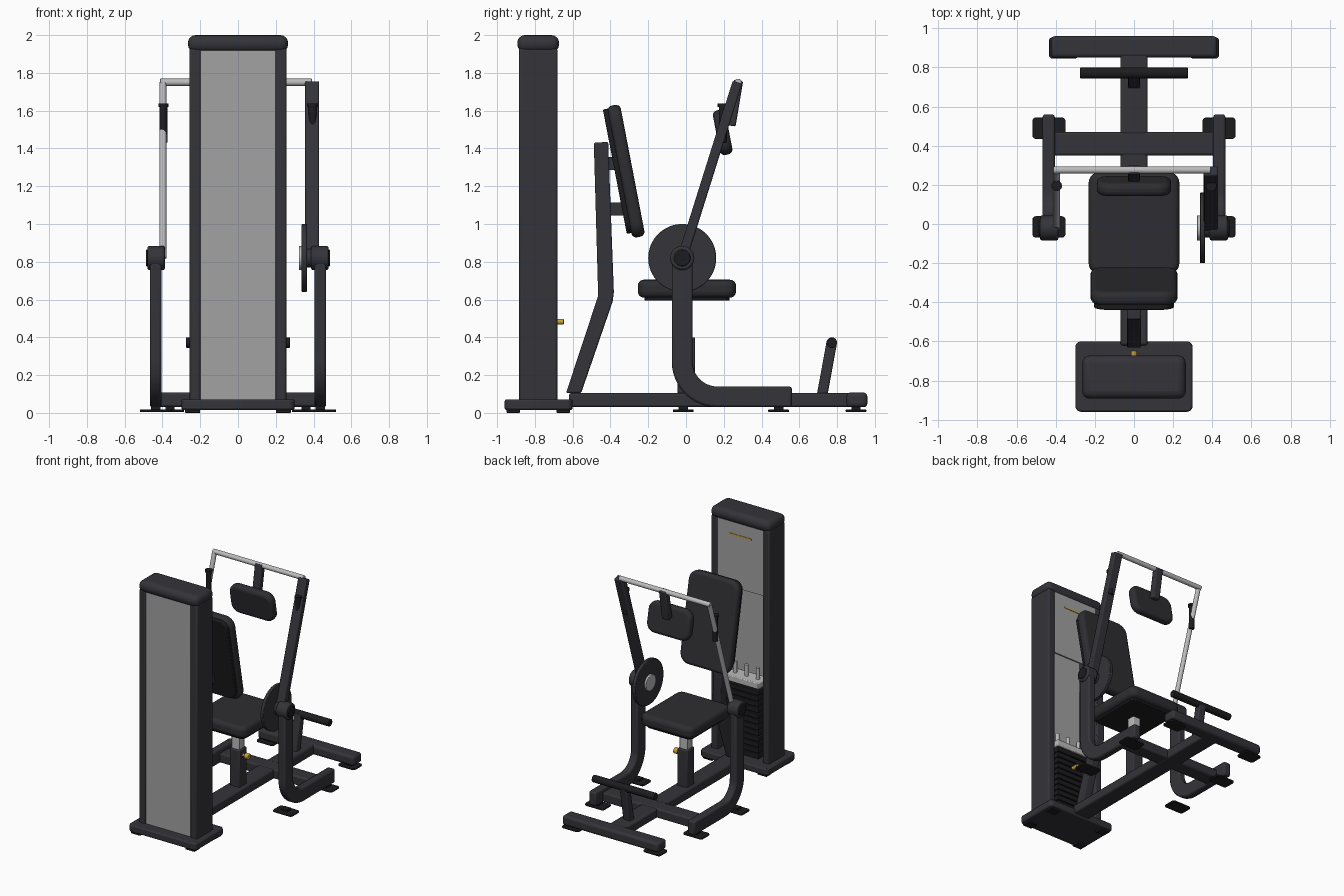
import bpy, bmesh, math
from mathutils import Vector

if "Cube" in bpy.data.objects:
    bpy.data.objects.remove(bpy.data.objects["Cube"])


def mat(name, *c):
    m = bpy.data.materials.new(name)
    m.diffuse_color = (*c, 1)
    m.use_nodes = True
    m.node_tree.nodes["Principled BSDF"].inputs["Base Color"].default_value = m.diffuse_color
    return m


FRAME = mat("charcoal frame", 0.034, 0.033, 0.041)
PAD = mat("dark upholstery", 0.027, 0.027, 0.032)
BLACK = mat("black rubber", 0.012, 0.012, 0.014)
PANEL = mat("grey panel", 0.36, 0.36, 0.365)
STEEL = mat("light steel", 0.5, 0.5, 0.5)
GOLD = mat("gold", 0.6, 0.36, 0.04)


def finish(name, bm, m, bevel=0, seg=2):
    bmesh.ops.recalc_face_normals(bm, faces=bm.faces)
    me = bpy.data.meshes.new(name)
    bm.to_mesh(me)
    bm.free()
    me.materials.append(m)
    ob = bpy.data.objects.new(name, me)
    bpy.context.collection.objects.link(ob)
    if bevel:
        b = ob.modifiers.new("edges", 'BEVEL')
        b.width, b.segments, b.limit_method = bevel, seg, 'ANGLE'
        b.angle_limit = math.radians(50)
    bpy.ops.object.select_all(action='DESELECT')
    ob.select_set(True)
    bpy.context.view_layer.objects.active = ob
    bpy.ops.object.shade_smooth_by_angle(angle=math.radians(35))
    return ob


def box(name, lo, hi, m, bevel=0.008, axis=2, corner=0, rot=0, seg=2):
    """Box between two corners; edges along `axis` rounded by `corner`; tilted about x."""
    lo, hi = Vector(lo), Vector(hi)
    size = hi - lo
    bm = bmesh.new()
    bmesh.ops.create_cube(bm, size=1)
    bmesh.ops.scale(bm, vec=size, verts=bm.verts)
    if corner:
        es = [e for e in bm.edges
              if abs((e.verts[0].co - e.verts[1].co)[axis]) > size[axis] * 0.9]
        bmesh.ops.bevel(bm, geom=es, offset=corner, segments=6, profile=0.5, affect='EDGES')
    ob = finish(name, bm, m, bevel, seg)
    ob.location = (lo + hi) / 2
    ob.rotation_euler.x = rot
    return ob


def bar(name, x, a, b, w, d, m, bevel=0.008):
    """Box tube between two (y, z) points at the given x."""
    dy, dz = b[0] - a[0], b[1] - a[1]
    h = math.hypot(dy, dz) / 2
    c = Vector((x, (a[0] + b[0]) / 2, (a[1] + b[1]) / 2))
    half = Vector((w / 2, d / 2, h))
    return box(name, c - half, c + half, m, bevel, rot=math.atan2(-dy, dz))


def tube(name, a, b, r, m, bevel=0, n=28):
    a, b = Vector(a), Vector(b)
    bm = bmesh.new()
    bmesh.ops.create_cone(bm, cap_ends=True, segments=n, radius1=r, radius2=r, depth=(b - a).length)
    ob = finish(name, bm, m, bevel)
    ob.location = (a + b) / 2
    ob.rotation_euler = (b - a).to_track_quat('Z', 'Y').to_euler()
    return ob


def profile(name, pts, x0, x1, m, bevel):
    """Closed (y, z) outline extruded along x."""
    bm = bmesh.new()
    f = bm.faces.new([bm.verts.new((x0, y, z)) for y, z in pts])
    r = bmesh.ops.extrude_face_region(bm, geom=[f])
    bmesh.ops.translate(bm, vec=(x1 - x0, 0, 0),
                        verts=[v for v in r['geom'] if isinstance(v, bmesh.types.BMVert)])
    return finish(name, bm, m, bevel)


# Weight tower housing
box("tower_base", (-0.3, -0.96, 0.015), (0.3, -0.6, 0.072), FRAME, 0.01, corner=0.03)
box("tower_cap", (-0.265, -0.893, 1.91), (0.265, -0.672, 2.0), FRAME, 0.04, seg=4)
box("tower_front_panel", (-0.2, -0.878, 0.07), (0.2, -0.862, 1.92), PANEL, 0)
box("tower_rear_panel", (-0.2, -0.698, 1.4), (0.2, -0.684, 1.92), PANEL, 0)
box("rear_accent_strip", (-0.1, -0.685, 1.815), (0.1, -0.68, 1.827), GOLD, 0)
for s in (-1, 1):
    xs = sorted((s * 0.196, s * 0.258))
    box("tower_column", (xs[0], -0.885, 0.06), (xs[1], -0.68, 1.93), FRAME, 0.012)

# Weight stack with carriage plate, rods and selector pin
N, z0, step = 12, 0.075, 0.046
for i in range(N):
    z = z0 + i * step
    box("weight_plate", (-0.15, -0.83, z), (0.15, -0.70, z + step - 0.007), BLACK, 0.004)
box("weight_core", (-0.13, -0.82, 0.07), (0.13, -0.715, 0.62), BLACK, 0)
box("carriage_plate", (-0.15, -0.83, 0.63), (0.15, -0.70, 0.68), STEEL, 0.006)
for x in (-0.1, 0, 0.1):
    tube("stack_rod", (x, -0.765, 0.67), (x, -0.765, 0.77), 0.014, STEEL)
tube("selector_pin", (0, -0.71, 0.483), (0, -0.647, 0.483), 0.015, GOLD, 0.003)

# Floor frame
box("spine_beam", (-0.07, -0.62, 0.03), (0.07, 0.88, 0.105), FRAME, 0.012)
box("rear_crossbar", (-0.425, 0.85, 0.03), (0.425, 0.96, 0.108), FRAME, 0.02, seg=3)
box("middle_crossbar", (-0.42, 0.35, 0.032), (0.42, 0.47, 0.108), FRAME, 0.012)

# Floor feet
for s in (-1, 1):
    for y, x, w in ((-0.015, 0.435, 0.085), (0.49, 0.435, 0.085), (0.9, 0.36, 0.075)):
        box("floor_foot", (s * x - w, y - 0.055, 0.004), (s * x + w, y + 0.055, 0.018),
            BLACK, 0.004, corner=0.02)
        box("foot_stem", (s * x - 0.025, y - 0.025, 0.012), (s * x + 0.025, y + 0.025, 0.036), BLACK, 0)
    for y in (-0.915, -0.65):
        box("tower_foot", (s * 0.24 - 0.04, y - 0.035, 0), (s * 0.24 + 0.04, y + 0.035, 0.02), BLACK, 0.003)

# Curved side frames with pivots, plus vertical hand grips
PY, PZ = -0.02, 0.82
arc = [math.pi + math.pi / 2 * i / 12 for i in range(13)]
outer = [(0.165 + 0.24 * math.cos(a), 0.27 + 0.24 * math.sin(a)) for a in arc]
inner = [(0.165 + 0.13 * math.cos(a), 0.27 + 0.13 * math.sin(a)) for a in reversed(arc)]
outline = [(-0.075, PZ)] + outer + [(0.56, 0.03), (0.56, 0.14)] + inner + [(0.035, PZ)]
for s in (-1, 1):
    xs = sorted((s * 0.405, s * 0.467))
    profile("side_frame", outline, xs[0], xs[1], FRAME, 0.012)
    tube("pivot_housing", (s * 0.387, PY, PZ), (s * 0.48, PY, PZ), 0.064, FRAME, 0.01)
    tube("pivot_cap", (s * 0.47, PY, PZ), (s * 0.488, PY, PZ), 0.044, BLACK, 0.005)
    tube("hand_grip", (s * 0.395, 0.195, 1.43), (s * 0.395, 0.195, 1.635), 0.021, BLACK, 0.004)
    tube("grip_collar", (s * 0.395, 0.195, 1.62), (s * 0.395, 0.195, 1.638), 0.027, BLACK)

# Press arm: box lever on one side, round tube on the other, joined overhead
TOP = (0.272, 1.75)
bar("main_arm", 0.393, (PY, PZ), TOP, 0.074, 0.052, FRAME)
tube("return_tube", (-0.397, PY, PZ), (-0.397, TOP[0], TOP[1]), 0.018, STEEL)
tube("overhead_bar", (-0.412, TOP[0] + 0.004, TOP[1]), (0.392, TOP[0] + 0.004, TOP[1]), 0.019, STEEL, 0.003)

# Round cam disc
tube("cam_disc", (0.337, PY, PZ), (0.364, PY, PZ), 0.18, FRAME, 0.004, 64)
tube("cam_hub", (0.322, PY, PZ), (0.34, PY, PZ), 0.064, STEEL, 0.003, 40)
tube("cam_shaft", (0.36, PY, PZ), (0.395, PY, PZ), 0.05, FRAME)

# Chest pad hanging from the overhead bar
bar("chest_pad_hanger", 0, (0.278, 1.76), (0.238, 1.52), 0.062, 0.05, FRAME)
box("chest_pad", (-0.19, 0.16, 1.365), (0.19, 0.228, 1.605), PAD, 0.026, axis=1, corner=0.07, rot=0.19, seg=4)

# Seat and its adjustable post
box("seat_pad", (-0.232, -0.255, 0.61), (0.232, 0.265, 0.705), PAD, 0.032, corner=0.055, seg=4)
box("seat_board", (-0.2, -0.22, 0.594), (0.2, 0.23, 0.616), BLACK, 0.004, corner=0.04)
box("seat_post_sleeve", (-0.045, -0.045, 0.1), (0.045, 0.048, 0.4), FRAME)
box("seat_post", (-0.034, -0.034, 0.38), (0.034, 0.034, 0.6), STEEL, 0.005)
tube("seat_pin", (0.04, 0, 0.35), (0.07, 0, 0.35), 0.011, GOLD)
tube("seat_knob", (0.065, 0, 0.35), (0.1, 0, 0.35), 0.023, GOLD, 0.006)

# Backrest with bent support post
bend = [(-0.635, 0.105), (-0.465, 0.62), (-0.488, 1.43),
        (-0.412, 1.435), (-0.382, 0.64), (-0.388, 0.59), (-0.555, 0.105)]
profile("back_post", bend, -0.036, 0.036, FRAME, 0.008)
for z in (1.08, 1.32):
    y = -0.325 - (z - 1.28) * 0.19
    box("back_bracket", (-0.03, -0.44, z - 0.035), (0.03, y - 0.03, z + 0.035), FRAME, 0.004)
box("back_board", (-0.205, -0.377, 0.945), (0.205, -0.345, 1.615), BLACK, 0.006, axis=1, corner=0.07, rot=0.19)
box("back_pad", (-0.222, -0.352, 0.925), (0.222, -0.282, 1.635), PAD, 0.026, axis=1, corner=0.08, rot=0.19, seg=4)

# Rear foot rest
bar("footrest_post", 0, (0.72, 0.09), (0.772, 0.375), 0.062, 0.056, FRAME)
tube("footrest_bar", (-0.275, 0.772, 0.372), (0.275, 0.772, 0.372), 0.028, BLACK, 0.004)
